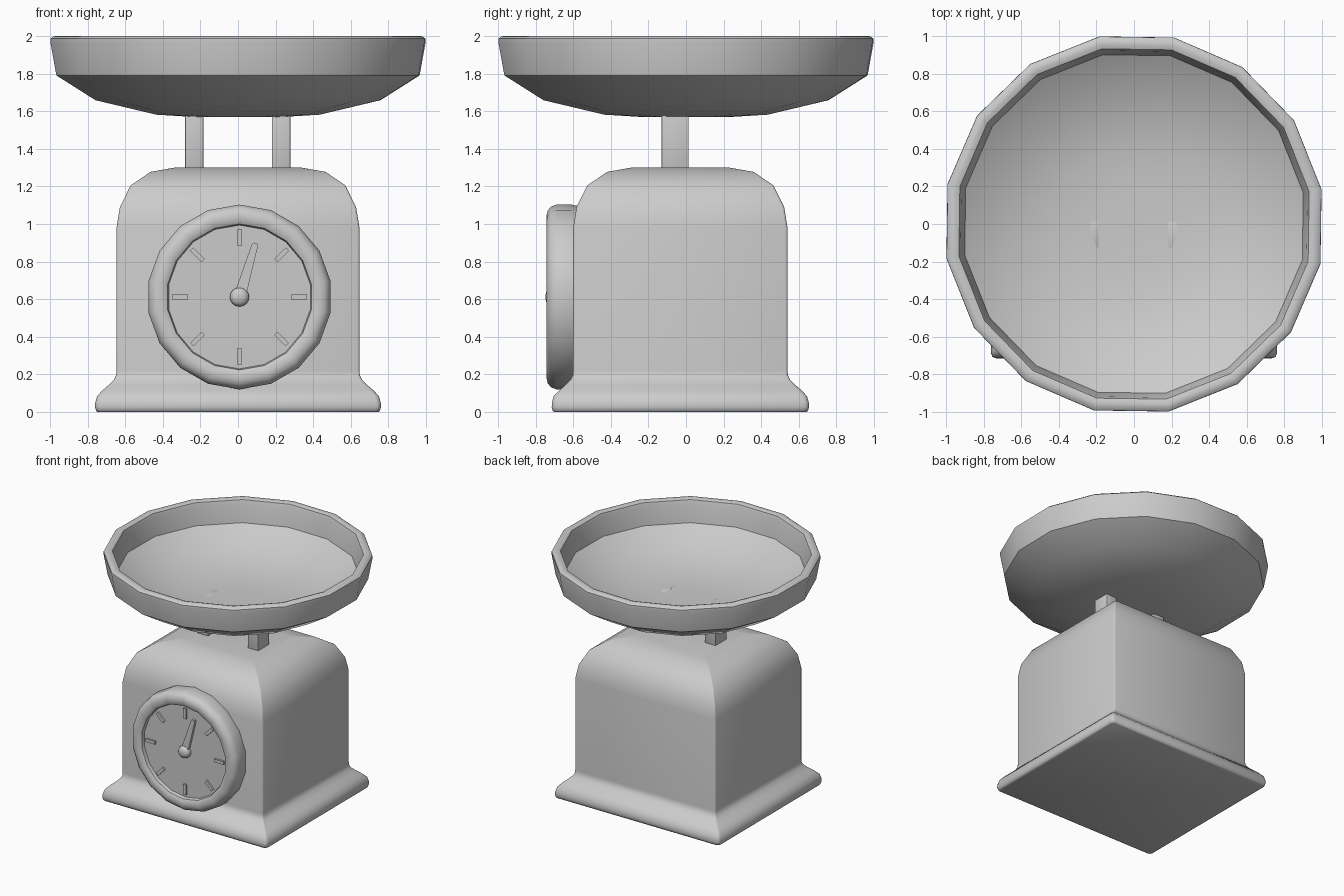
import bpy, bmesh
from math import sin, cos, pi, radians
from mathutils import Matrix, Vector

if "Cube" in bpy.data.objects:
    bpy.data.objects.remove(bpy.data.objects["Cube"])


def finish(name, bm, angle=40, matrix=None):
    if matrix:
        bm.transform(matrix)
    bmesh.ops.recalc_face_normals(bm, faces=bm.faces)
    me = bpy.data.meshes.new(name)
    bm.to_mesh(me)
    bm.free()
    ob = bpy.data.objects.new(name, me)
    bpy.context.collection.objects.link(ob)
    me.shade_smooth()
    me.set_sharp_from_angle(angle=radians(angle))
    return ob


def loft(name, rings, angle=40, matrix=None):
    """Skin a stack of equal-sized closed rings and cap both ends."""
    bm = bmesh.new()
    vs = [[bm.verts.new(p) for p in ring] for ring in rings]
    n = len(vs[0])
    for a, b in zip(vs, vs[1:]):
        for i in range(n):
            j = (i + 1) % n
            bm.faces.new((a[i], a[j], b[j], b[i]))
    bm.faces.new(vs[0])
    bm.faces.new(vs[-1])
    return finish(name, bm, angle, matrix)


def circle(r, z, n, start):
    return [(r * cos(start + 2 * pi * i / n), r * sin(start + 2 * pi * i / n), z)
            for i in range(n)]


def rounded_rect(hx, hy, r, z, cy, steps=3):
    pts = []
    for k, (sx, sy) in enumerate([(1, 1), (-1, 1), (-1, -1), (1, -1)]):
        for s in range(steps):
            a = pi / 2 * (k + s / (steps - 1))
            pts.append((sx * (hx - r) + r * cos(a), cy + sy * (hy - r) + r * sin(a), z))
    return pts


def box(name, size, matrix, bevel=0.0):
    bm = bmesh.new()
    bmesh.ops.create_cube(bm, size=1, matrix=Matrix.Diagonal((*size, 1)))
    if bevel:
        bmesh.ops.bevel(bm, geom=bm.edges[:], offset=bevel, segments=2,
                        profile=0.5, affect='EDGES')
    return finish(name, bm, 40, matrix)


# Housing: flared foot, straight walls, rounded shoulders (offset, z)
profile = [(0.10, 0), (0.108, 0.005), (0.114, 0.025), (0.113, 0.05), (0.103, 0.085),
           (0.075, 0.115), (0.04, 0.145), (0.014, 0.172), (0.002, 0.195), (0, 0.22),
           (0, 0.98), (-0.018, 1.09), (-0.075, 1.205), (-0.18, 1.277), (-0.31, 1.3)]
loft("housing", [rounded_rect(0.646 + o, 0.57 + o, 0.012 + max(o, 0) * 0.12, z, -0.03)
                 for o, z in profile], 50)

# Posts carrying the bowl
for side, label in ((-1, "left"), (1, "right")):
    box(label + "_post", (0.098, 0.145, 0.36),
        Matrix.Translation((side * 0.231 - 0.002, -0.058, 1.44)), 0.006)

# Bowl: outer wall, rolled rim, inner wall (radius, z)
bowl = [(0.22, 1.568), (0.44, 1.581), (0.77, 1.658), (0.982, 1.79), (1.014, 1.965),
        (1.013, 1.985), (0.997, 1.998), (0.97, 2.0), (0.947, 1.992), (0.938, 1.965),
        (0.915, 1.815), (0.73, 1.702), (0.42, 1.63), (0.20, 1.618)]
loft("bowl", [circle(r, z, 16, radians(10.4)) for r, z in bowl], 45)

# Dial frame: local z points to the front, local x/y lie in the dial plane
dial = Matrix.Translation((0.008, 0, 0.612)) @ Matrix.Rotation(pi / 2, 4, 'X')
ring = [(0.48, 0.55), (0.491, 0.61), (0.491, 0.69), (0.48, 0.718), (0.46, 0.735),
        (0.435, 0.741), (0.405, 0.738), (0.388, 0.728), (0.382, 0.70)]
loft("dial_ring", [circle(r, z, 18, pi / 2) for r, z in ring], 45, dial)

# Hour-style marks
for i in range(8):
    turn = Matrix.Rotation(i * pi / 4, 4, 'Z')
    box("dial_mark_%d" % (i + 1), (0.026, 0.086, 0.03),
        dial @ turn @ Matrix.Translation((0, 0.316, 0.70)))

# Pointer: tapered needle with a rounded tip
outline = [(-0.032, 0), (0.032, 0), (0.017, 0.285), (0.010, 0.299),
           (-0.010, 0.299), (-0.017, 0.285)]
loft("pointer", [[(x, y, z) for x, y in outline] for z in (0.69, 0.722)], 40,
     dial @ Matrix.Rotation(radians(-16.5), 4, 'Z'))

# Pointer hub
hub = [(0.051, 0.69), (0.051, 0.715), (0.046, 0.731), (0.031, 0.742), (0.012, 0.747)]
loft("pointer_hub", [circle(r, z, 16, 0) for r, z in hub], 50, dial)
